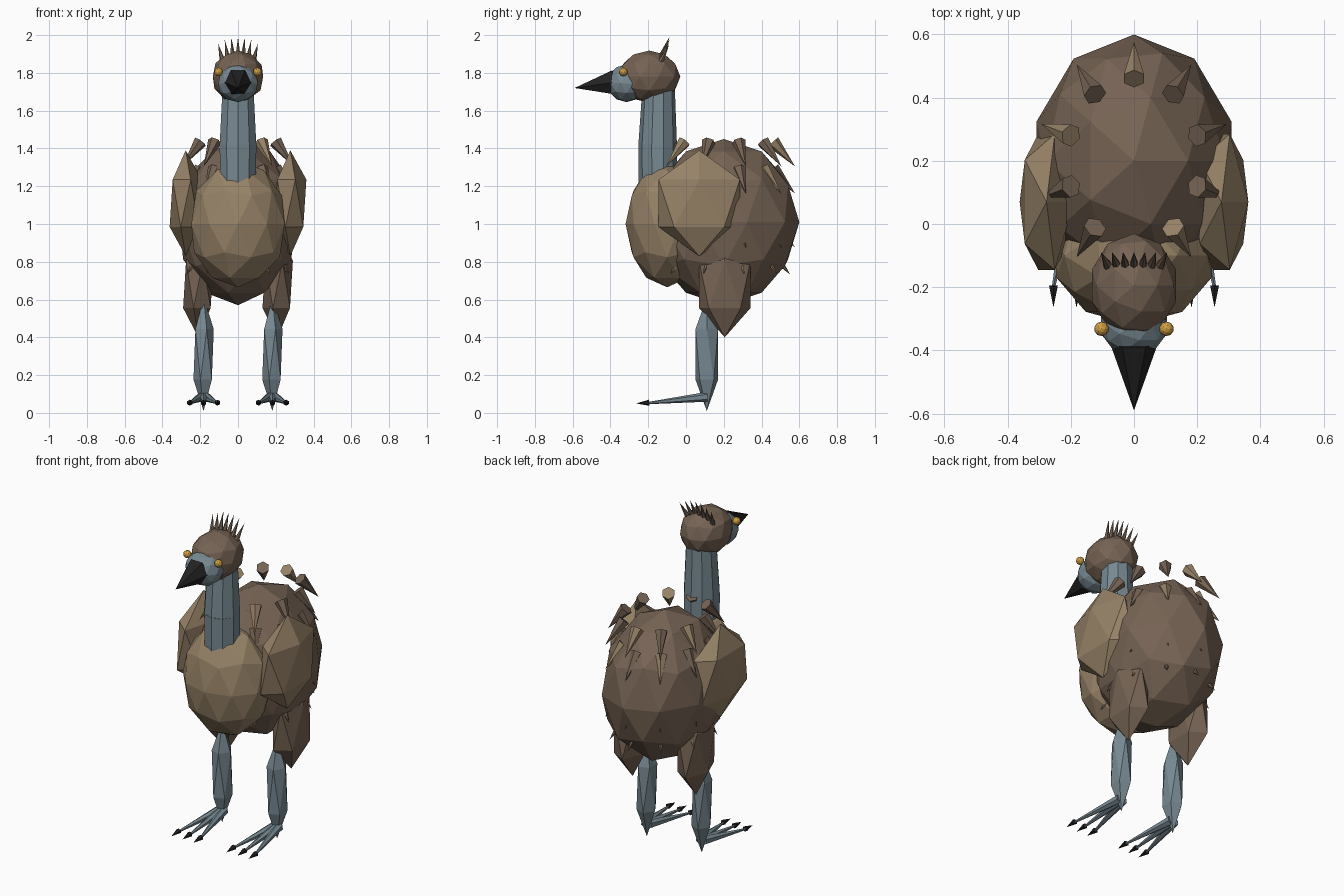
import bpy, bmesh, math
from mathutils import Vector, Matrix

if "Cube" in bpy.data.objects:
    bpy.data.objects.remove(bpy.data.objects["Cube"])


def material(name, color):
    m = bpy.data.materials.new(name)
    m.use_nodes = True
    m.diffuse_color = (*color, 1)
    bsdf = m.node_tree.nodes["Principled BSDF"]
    bsdf.inputs["Base Color"].default_value = (*color, 1)
    bsdf.inputs["Roughness"].default_value = 0.9
    return m


BROWN = material("brown plumage", (0.18, 0.125, 0.088))
TAN = material("tan plumage", (0.305, 0.223, 0.135))
SKIN = material("blue grey skin", (0.185, 0.25, 0.285))
BLACK = material("black horn", (0.016, 0.016, 0.017))
AMBER = material("amber eye", (0.62, 0.34, 0.06))


def finish(name, bm, mat):
    mesh = bpy.data.meshes.new(name)
    bm.to_mesh(mesh)
    bm.free()
    mesh.materials.append(mat)
    obj = bpy.data.objects.new(name, mesh)
    bpy.context.collection.objects.link(obj)
    return obj


def ball(name, center, radii, mat, detail=2):
    """Faceted ellipsoid."""
    bm = bmesh.new()
    bmesh.ops.create_icosphere(bm, subdivisions=detail, radius=1)
    bmesh.ops.scale(bm, vec=radii, verts=bm.verts)
    bmesh.ops.translate(bm, vec=center, verts=bm.verts)
    return finish(name, bm, mat)


def cone(name, base, tip, r1, mat, r2=0.0, sides=6, spin=0.0):
    """Faceted cone running from base to tip."""
    base, tip = Vector(base), Vector(tip)
    axis = tip - base
    place = (Matrix.Translation((base + tip) / 2)
             @ axis.to_track_quat("Z", "Y").to_matrix().to_4x4()
             @ Matrix.Rotation(spin, 4, "Z"))
    bm = bmesh.new()
    bmesh.ops.create_cone(bm, cap_ends=True, segments=sides, radius1=r1,
                          radius2=r2, depth=axis.length, matrix=place)
    return finish(name, bm, mat)


# Torso and head
ball("body", (0, 0.2, 1.01), (0.325, 0.4, 0.44), BROWN)
ball("chest", (0, -0.1, 1.0), (0.26, 0.22, 0.335), TAN)
ball("head", (0, -0.195, 1.78), (0.14, 0.165, 0.138), BROWN)
ball("face", (0, -0.315, 1.745), (0.11, 0.105, 0.1), SKIN)
cone("beak", (0, -0.38, 1.75), (0, -0.59, 1.72), 0.075, BLACK, spin=math.pi / 6)

# Neck: two tapering sections
cone("lower_neck", (0, -0.15, 1.2), (0, -0.15, 1.42), 0.1, SKIN, 0.102, sides=10)
cone("upper_neck", (0, -0.15, 1.42), (0, -0.145, 1.72), 0.102, SKIN, 0.086, sides=10)

# Crest: fan of spikes leaning back
for i in range(-3, 4):
    x = i * 0.026
    top = 1.99 - 0.004 * i * i
    cone("crest_spike", (x, -0.14, 1.865 - 0.002 * i * i), (x * 1.35, -0.088, top),
         0.018, BROWN)

# Paired parts
for side, s in (("left", 1), ("right", -1)):
    ball(side + "_eye", (s * 0.103, -0.332, 1.805), (0.023,) * 3, AMBER)
    ball(side + "_wing", (s * 0.277, 0.07, 1.11), (0.095, 0.253, 0.28), TAN, 1)
    ball(side + "_thigh", (s * 0.21, 0.205, 0.68), (0.09, 0.16, 0.28), BROWN, 1)
    ball(side + "_leg", (s * 0.182, 0.11, 0.31), (0.06, 0.07, 0.3), SKIN, 1)
    for toe in (-1, 0, 1):
        x = s * 0.182 + toe * 0.073
        cone(side + "_toe", (s * 0.182 + toe * 0.012, 0.11, 0.085), (x, -0.2, 0.052),
             0.026, SKIN, 0.006)
        cone(side + "_claw", (x, -0.195, 0.054), (x, -0.265, 0.05), 0.016, BLACK)

# Feather tufts: rings around the body, upper ones standing clear of it
for ring in range(5):
    z = 1.435 - ring * 0.143
    shrink = 0.93 if ring == 4 else 1.0
    for i in range(10):
        a = math.radians(90 + 36 * i)
        x, y = math.cos(a) * 0.21 * shrink, math.sin(a) * 0.26 * shrink
        mat = TAN if (i + ring) % 10 in (0, 2, 6) else BROWN
        cone("feather_tuft", (x, 0.2 + y, z), (x * 1.47, 0.2 + y * 1.45, z - 0.13),
             0.037, mat)
